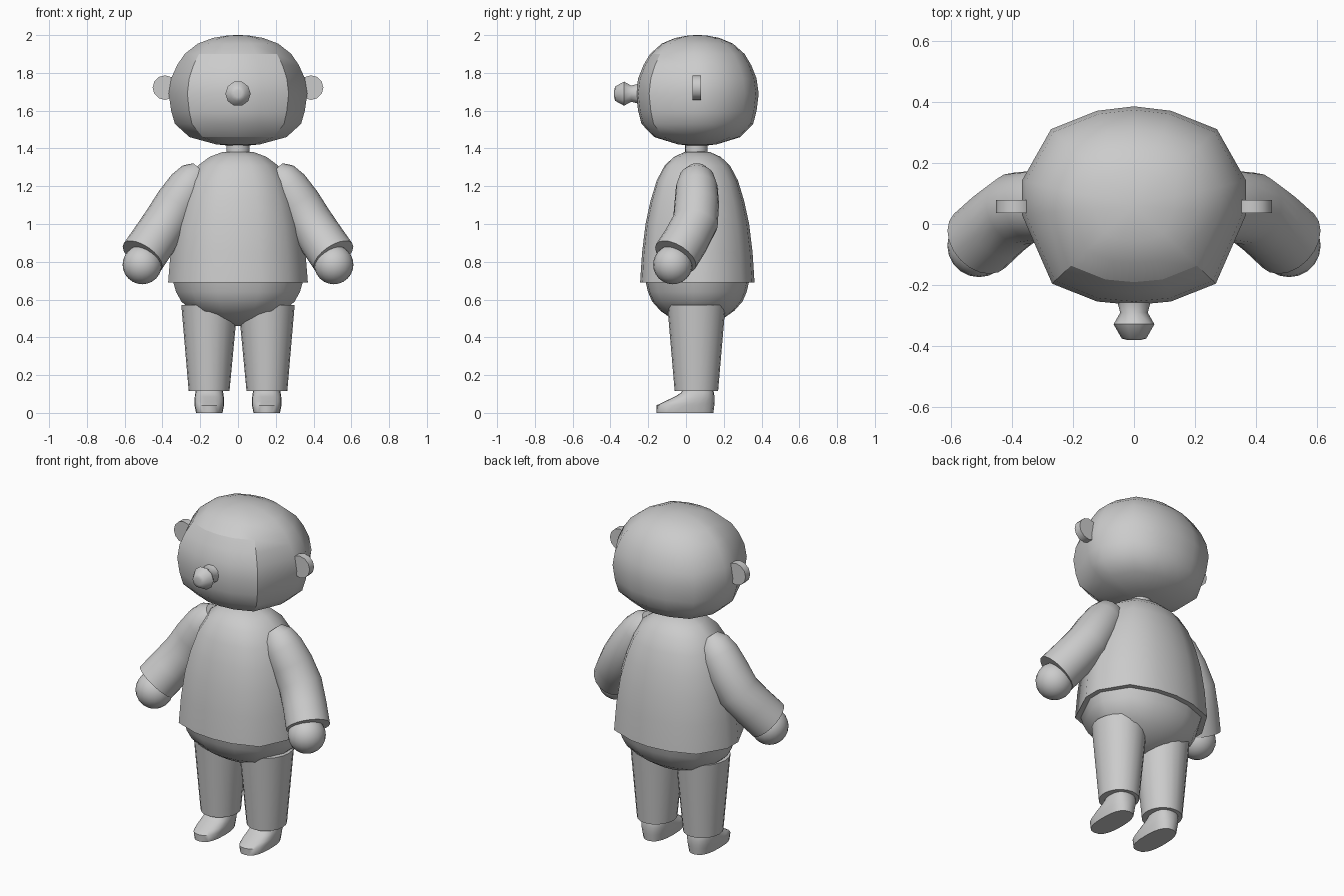
import bpy, bmesh, math
from mathutils import Vector, Matrix

if "Cube" in bpy.data.objects:
    bpy.data.objects.remove(bpy.data.objects["Cube"])

CY = 0.06  # depth of the body axis


def finish(name, bm, mirror=False, angle=50):
    bmesh.ops.recalc_face_normals(bm, faces=bm.faces)
    me = bpy.data.meshes.new(name)
    bm.to_mesh(me)
    bm.free()
    me.shade_smooth()
    me.set_sharp_from_angle(angle=math.radians(angle))
    ob = bpy.data.objects.new(name, me)
    bpy.context.collection.objects.link(ob)
    if mirror:
        ob.modifiers.new("Mirror", "MIRROR").use_mirror_merge = False
    return ob


def loft(name, rings, mirror=False, keep=None, caps=True, angle=50):
    """Skin a list of point rings; keep(row, col) picks faces."""
    bm = bmesh.new()
    vs = [[bm.verts.new(p) for p in r] for r in rings]
    n = len(vs[0])
    for i in range(len(vs) - 1):
        for j in range(n):
            if keep is None or keep(i, j):
                k = (j + 1) % n
                bm.faces.new((vs[i][j], vs[i][k], vs[i + 1][k], vs[i + 1][j]))
    if caps:
        bm.faces.new(vs[0])
        bm.faces.new(vs[-1])
    bmesh.ops.delete(bm, geom=[v for v in bm.verts if not v.link_faces], context='VERTS')
    return finish(name, bm, mirror, angle)


def ellipse(c, rx, ry, z, n=20, power=1.0):
    pts = []
    for k in range(n):
        a = 2 * math.pi * k / n
        x, y = math.cos(a), math.sin(a)
        pts.append((c[0] + rx * math.copysign(abs(x) ** power, x),
                    c[1] + ry * math.copysign(abs(y) ** power, y), z))
    return pts


def tube_rings(path, n=20):
    """Rings square to a path of (point, radius)."""
    pts = [Vector(p) for p, _ in path]
    rings = []
    for i, (p, (_, r)) in enumerate(zip(pts, path)):
        t = (pts[min(i + 1, len(pts) - 1)] - pts[max(i - 1, 0)]).normalized()
        u = t.cross(Vector((0, 1, 0))).normalized()
        w = t.cross(u)
        rings.append([p + r * (math.cos(a) * u + math.sin(a) * w)
                      for a in (2 * math.pi * k / n for k in range(n))])
    return rings


# Faceted outline shared by head, shirt and hips (unit half width and depth)
HALF = [(0, 1), (.33, .955), (.74, .77), (1, .25), (1, -.09), (.73, -.785), (.33, -.965), (0, -1)]
OUTLINE = HALF + [(-x, y) for x, y in HALF[-2:0:-1]]


def section(z, s, w, d):
    return [(x * w * s, CY + y * d * s, z) for x, y in OUTLINE]


# Head, with the face as its own panel
head_profile = [(1.411, .04), (1.422, .32), (1.46, .7), (1.53, .91), (1.6, .965), (1.69, 1),
                (1.77, .965), (1.84, .88), (1.9, .77), (1.955, .58), (1.985, .36), (1.998, .15), (2.0, .03)]
head = [section(z, s, .367, .325) for z, s in head_profile]
is_face = lambda i, j: 2 <= i < 8 and 5 <= j < 9
loft("head", head, keep=lambda i, j: not is_face(i, j))
loft("face", head, keep=is_face, caps=False)

# Ears: flat discs
bm = bmesh.new()
bmesh.ops.create_cone(bm, cap_ends=True, segments=12, radius1=.065, radius2=.065, depth=.043,
                      matrix=Matrix.Translation((.387, .057, 1.722)) @ Matrix.Rotation(math.pi / 2, 4, 'X'))
finish("ear", bm, mirror=True)

# Nose: knob on a short stalk
nose = [(-.38, .02), (-.375, .04), (-.328, .067), (-.29, .045), (-.25, .056)]
loft("nose", [[(x, y, z + 1.69) for x, z, _ in ellipse((0, 0), r, r, 0, 10)] for y, r in nose])

# Neck
loft("neck", [ellipse((0, .055), .062, .06, z) for z in (1.35, 1.44)])

# Shirt body
shirt = [(.69, 1), (.85, .965), (1.0, .905), (1.12, .82), (1.23, .71), (1.31, .57),
         (1.355, .41), (1.38, .23), (1.387, .05)]
loft("shirt", [section(z, s, .37, .303) for z, s in shirt])

# Hips
hips = [(.46, .08), (.475, .28), (.5, .5), (.54, .71), (.59, .87), (.64, .95), (.7, 1)]
loft("hips", [section(z, s, .345, .275) for z, s in hips])

# Trouser legs
loft("leg", [ellipse((.153, .055), .108, .115, .115), ellipse((.151, .055), .149, .154, .57)], mirror=True)

# Shoes: (z, centre y, half width, half length)
shoe = [(0, -.005, .07, .15), (.04, -.003, .078, .153), (.06, .018, .079, .133),
        (.085, .045, .077, .106), (.105, .06, .074, .088), (.13, .066, .068, .076)]
loft("shoe", [ellipse((.152, y), w, d, z, 20, .8) for z, y, w, d in shoe], mirror=True)

# Sleeves, bent forward at the elbow
sleeve = [((.195, .057, 1.285), .055), ((.222, .057, 1.255), .09), ((.26, .057, 1.2), .11),
          ((.32, .057, 1.11), .118), ((.38, .05, 1.01), .121), ((.445, 0, .915), .121),
          ((.505, -.055, .828), .122)]
loft("sleeve", tube_rings(sleeve), mirror=True)

# Hands
bm = bmesh.new()
bmesh.ops.create_uvsphere(bm, u_segments=20, v_segments=12, radius=.104,
                          matrix=Matrix.Translation((.507, -.07, .785)))
finish("hand", bm, mirror=True)
